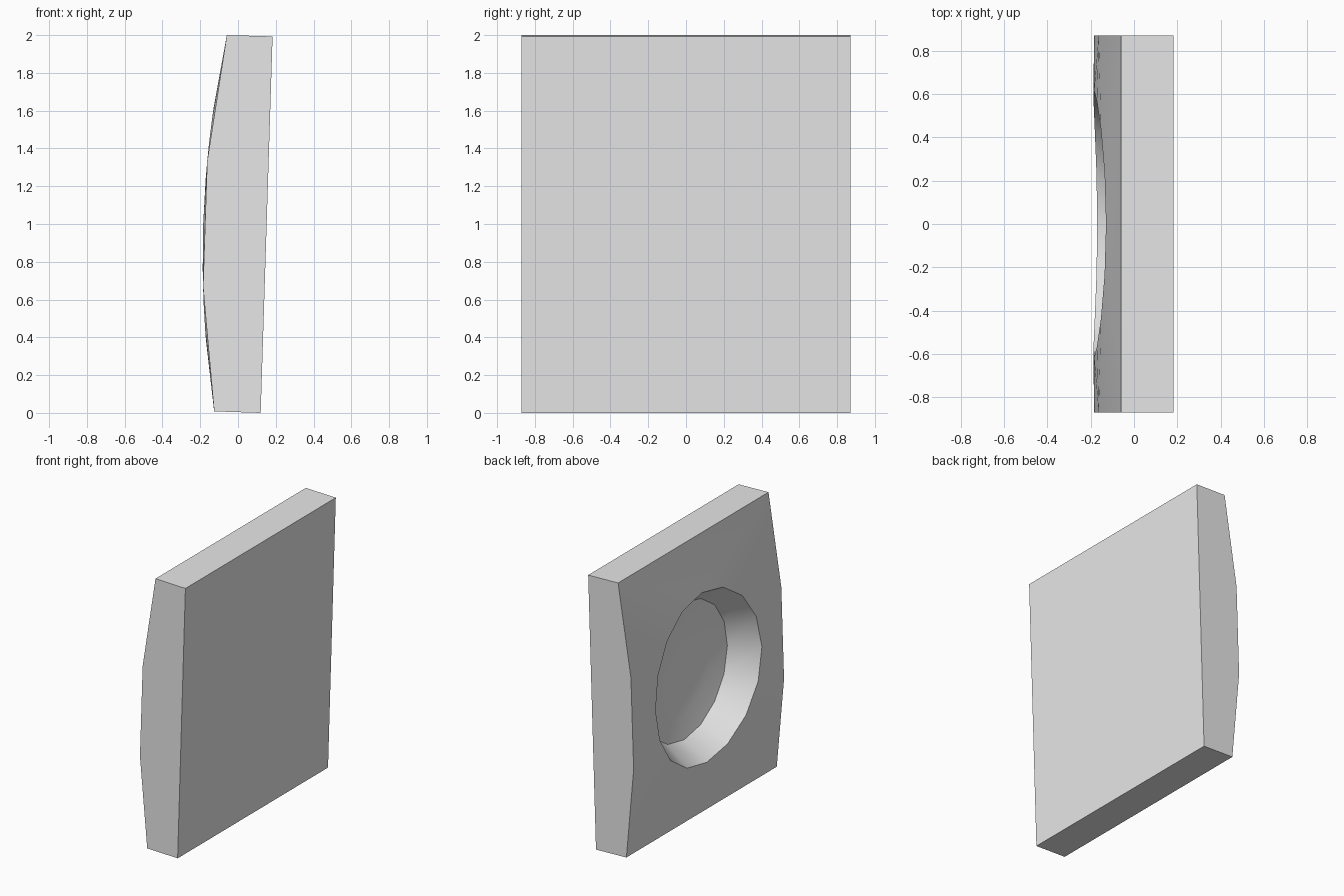
import bpy
import bmesh
import math

old = bpy.data.objects.get("Cube")
if old:
    bpy.data.objects.remove(old, do_unlink=True)

HALF_WIDTH = 0.87
SEGMENTS = 16


def bulge(z):
    """Depth of the curved face at a given height."""
    u = z * 1.5
    return -0.125 - 0.06 * u + 0.041 * u * (u - 1)


grey = bpy.data.materials.new("light_grey")
grey.use_nodes = True
colour = (0.8, 0.8, 0.8, 1)
grey.diffuse_color = colour
grey.node_tree.nodes["Principled BSDF"].inputs["Base Color"].default_value = colour

bm = bmesh.new()


def ring(radius, depth=None):
    """Circle around the panel centre; without a depth it follows the bulge."""
    verts = []
    for i in range(SEGMENTS):
        a = math.tau * i / SEGMENTS
        y, z = radius * math.cos(a), 1 + radius * math.sin(a)
        verts.append(bm.verts.new((bulge(z) if depth is None else depth, y, z)))
    return verts


# Side profiles: curved edge in thirds, straight back edge
heights = (0.008, 2 / 3, 4 / 3, 2)
curved, back = {}, {}
for s in (-1, 1):
    y = s * HALF_WIDTH
    curved[s] = [bm.verts.new((bulge(z), y, z)) for z in heights]
    back[s] = [bm.verts.new(p) for p in ((0.12, y, 0), (0.183, y, 1.993))]
    bm.faces.new(curved[s] + back[s][::-1])

# Flat back, bottom and top
bm.faces.new(back[-1] + back[1][::-1])
for c, b in ((0, 0), (-1, 1)):
    bm.faces.new((curved[-1][c], curved[1][c], back[1][b], back[-1][b]))

# Curved face: fan the outline onto the recess rim
outline = curved[1] + curved[-1]
rim = ring(0.615)


def nearest(i):
    """Outline vertex closest in angle to the middle of a rim edge."""
    a = math.tau * (i + 0.5) / SEGMENTS
    return max(outline, key=lambda v: math.cos(
        math.atan2(v.co.z - 1, v.co.y) - a))


for i in range(SEGMENTS):
    before, after = nearest(i - 1), nearest(i)
    bm.faces.new((rim[i], rim[(i + 1) % SEGMENTS], after))
    if before != after:
        bm.faces.new((rim[i], after, before))

# Recess: sloped wall, then a shallow dished floor
rings = [rim, ring(0.5, 0.015), ring(0.35, 0.05), ring(0.18, 0.07)]
for outer, inner in zip(rings, rings[1:]):
    for i in range(SEGMENTS):
        j = (i + 1) % SEGMENTS
        bm.faces.new((outer[i], outer[j], inner[j], inner[i]))
bm.faces.new(rings[-1])

bmesh.ops.recalc_face_normals(bm, faces=bm.faces[:])
mesh = bpy.data.meshes.new("dished_panel")
bm.to_mesh(mesh)
bm.free()
mesh.materials.append(grey)

panel = bpy.data.objects.new("dished_panel", mesh)
bpy.context.collection.objects.link(panel)
bpy.ops.object.select_all(action="DESELECT")
panel.select_set(True)
bpy.context.view_layer.objects.active = panel
bpy.ops.object.shade_smooth_by_angle(angle=math.radians(30))
